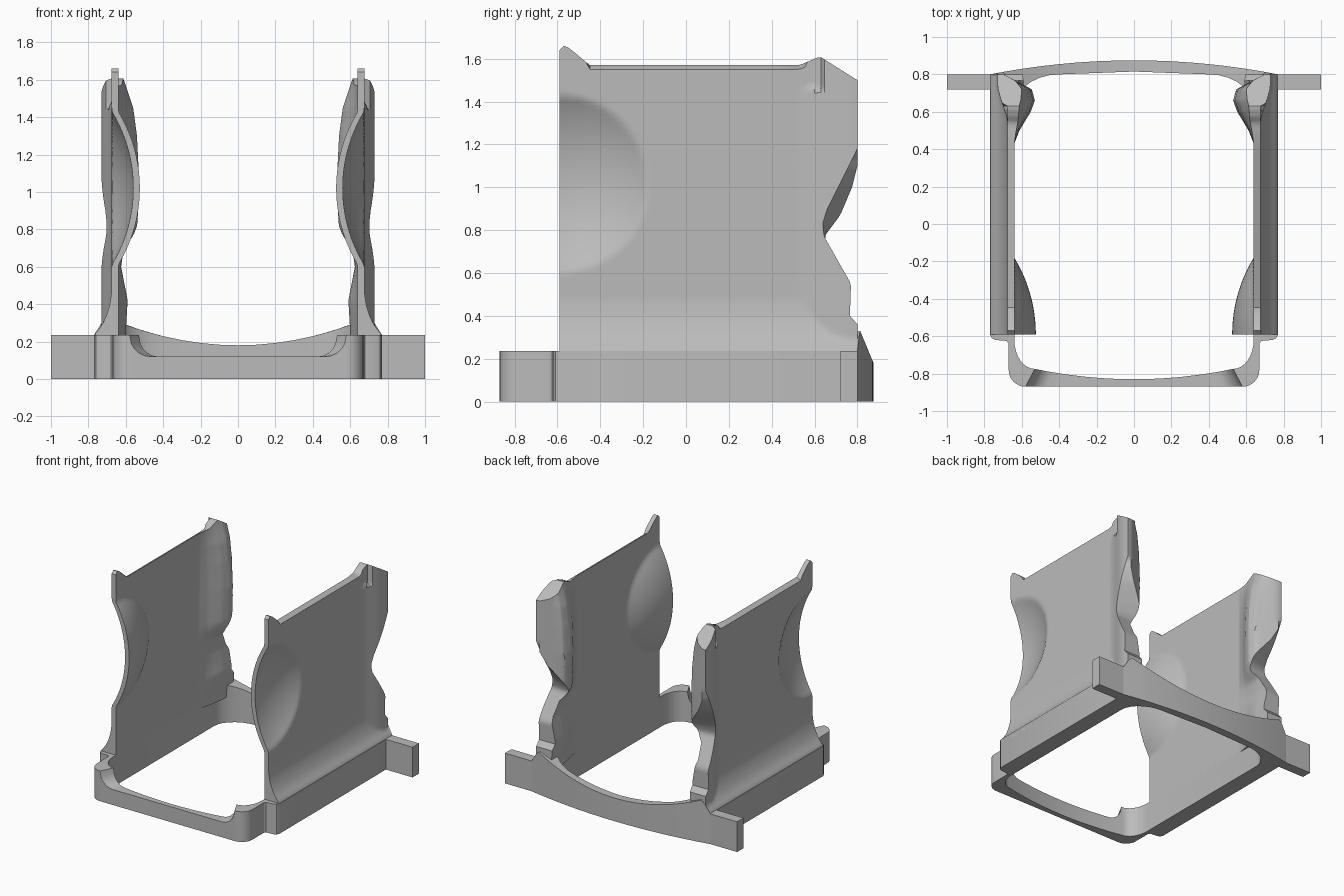
import bpy, bmesh, math

cube = bpy.data.objects.get("Cube")
if cube:
    bpy.data.objects.remove(cube, do_unlink=True)

grey = bpy.data.materials.new("plain_grey")
grey.use_nodes = True
grey.diffuse_color = (0.5, 0.5, 0.5, 1)
grey.node_tree.nodes["Principled BSDF"].inputs["Base Color"].default_value = (0.5, 0.5, 0.5, 1)


def interp(pts, x):
    """Piecewise linear profile lookup."""
    if x <= pts[0][0]:
        return pts[0][1]
    for (a, fa), (b, fb) in zip(pts, pts[1:]):
        if x <= b:
            return fa + (fb - fa) * (x - a) / (b - a)
    return pts[-1][1]


def smooth(a, b, x):
    t = min(1, max(0, (x - a) / (b - a)))
    return t * t * (3 - 2 * t)


def finish(bm, name, angle=30):
    bmesh.ops.remove_doubles(bm, verts=bm.verts, dist=0.0005)
    bmesh.ops.recalc_face_normals(bm, faces=bm.faces)
    mesh = bpy.data.meshes.new(name)
    bm.to_mesh(mesh)
    bm.free()
    mesh.materials.append(grey)
    obj = bpy.data.objects.new(name, mesh)
    bpy.context.collection.objects.link(obj)
    bpy.ops.object.select_all(action='DESELECT')
    obj.select_set(True)
    bpy.context.view_layer.objects.active = obj
    bpy.ops.object.shade_smooth_by_angle(angle=math.radians(angle))


# Side wall profiles
FRONT, BASE, RAIL = -0.59, 0.2, 0.235
top_edge = [(-.59, 1.64), (-.57, 1.66), (-.545, 1.65), (-.45, 1.57),
            (.53, 1.57), (.625, 1.61), (.8, 1.5)]
back_low = [(.36, .8), (.4, .765), (.55, .77), (.77, .645)]
back_outer = back_low + [(.83, .637), (.9, .66), (1.18, .8)]
back_inner = back_low + [(.87, .72), (1.0, .775), (1.1, .8)]
flare = [(.235, .095), (.26, .073), (.3, .046), (.35, .024), (.4, .01), (.47, 0)]
column_depth = [(.25, .04), (.42, .05), (.6, .015), (.7, .03), (.77, .085),
                (.83, .105), (1.1, .11), (1.3, .1), (1.45, .08), (1.6, .03)]
column_shape = [(.43, 0), (.5, .25), (.6, .8), (.66, 1), (.72, .85), (.77, 0), (.8, -1)]


def dome(y, z):
    """Shallow spherical dent pushed inward at the front edge."""
    r2 = (y - FRONT) ** 2 + (z - 1.02) ** 2
    return max(0, math.sqrt(max(0, .788 ** 2 - r2)) - (.788 - .115))


def outer_x(y, z):
    bump = .055 * smooth(.52, .76, y)
    if z > 1.46 and y < .64:
        bump = 0
    return .675 + max(bump, interp(flare, z)) - dome(y, z)


def inner_x(y, z):
    shape = interp(column_shape, min(y, .66) if z < .7 else y)
    scale = interp(column_depth, z) if shape > 0 else .06
    return .64 - shape * scale - dome(y, z)


def side_wall(name, side):
    bm = bmesh.new()
    n_low, n_top, n_flat, n_back = 60, 10, 50, 24
    split_z, split_y = 1.4, .43

    def sheet(x_at, back, chamfer):
        rows = []
        for j in range(n_low + n_top + 1):
            row = []
            z_base = BASE + (split_z - BASE) * min(1, j / n_low)
            end = interp(back, z_base)
            for i in range(n_flat + n_back + 1):
                y = FRONT + (split_y - FRONT) * min(1, i / n_flat)
                if i > n_flat:
                    y = split_y + (end - split_y) * (i - n_flat) / n_back
                z = z_base
                if j > n_low:
                    peak = interp(top_edge, y) - (chamfer if -.45 < y < .56 else 0)
                    z = split_z + (peak - split_z) * (j - n_low) / n_top
                row.append(bm.verts.new((side * x_at(y, z), y, z)))
            rows.append(row)
        for a, b in zip(rows, rows[1:]):
            for i in range(len(a) - 1):
                bm.faces.new((a[i], a[i + 1], b[i + 1], b[i]))
        # outline of the sheet, used to close the thickness
        return (rows[0] + [r[-1] for r in rows[1:]] + rows[-1][-2::-1]
                + [r[0] for r in rows[-2:0:-1]])

    a = sheet(outer_x, back_outer, .02)
    b = sheet(inner_x, back_inner, 0)
    for i in range(len(a)):
        k = (i + 1) % len(a)
        bm.faces.new((a[i], a[k], b[k], b[i]))
    finish(bm, name)


def front_top(x):
    t = min(1, max(0, (x - .47) / .11))
    return .12 + .115 * (1 - math.sqrt(1 - t * t))


def back_top(x):
    return .18 + .305 * x * x


# Base frame: stations (outer x, y, top z) and (inner x, y, top z) on one half
stations = []
for x in (0, .1, .2, .3, .4, .47, .5, .53, .555, .57, .58):
    z, xi = front_top(x), x * .53 / .58
    stations.append(((x, -.87, z), (xi, -.83 + .055 * (xi / .53) ** 2, z)))
for i in range(1, 9):
    a = math.pi / 2 * i / 8
    s, c = math.sin(a), math.cos(a)
    stations.append(((.58 + .09 * s, -.78 - .09 * c, RAIL),
                     (.53 + .11 * s, -.62 - .155 * c, RAIL)))
for x, y in ((.67, -.64), (.68, -.625), (.74, -.62), (.76, -.61), (.77, -.59), (.77, .78)):
    stations.append(((x, y, RAIL), (.64, min(.62, max(y, -.62)), RAIL)))
back_xs = (.77, .73, .7, .66, .61, .55, .48, .4, .3, .2, .1, 0)
for i, x in enumerate(back_xs):
    a = math.pi / 2 * min(1, i / 7)
    xi = .4 + .24 * math.cos(a) if i < 7 else x
    yi = .62 + .18 * math.sin(a) + .015 * (1 - min(1, xi / .4))
    zo = min(back_top(x), RAIL + (.77 - x) * 1.6)
    zi = RAIL if i == 0 else back_top(xi)
    stations.append(((x, .875 - .075 * (x / .77) ** 2, zo), (xi, yi, zi)))

bm = bmesh.new()
for side in (1, -1):
    loops = []
    for (xo, yo, zo), (xi, yi, zi) in stations:
        corners = ((xo, yo, 0), (xo, yo, zo), (xi, yi, zi), (xi, yi, 0))
        loops.append([bm.verts.new((side * x, y, z)) for x, y, z in corners])
    for p, q in zip(loops, loops[1:]):
        for i in range(4):
            k = (i + 1) % 4
            bm.faces.new((p[i], p[k], q[k], q[i]))
finish(bm, "base_frame")

# Walls and mounting tabs on both sides
for label, side in (("left", 1), ("right", -1)):
    side_wall(label + "_wall", side)
    bm = bmesh.new()
    bmesh.ops.create_cube(bm, size=1)
    for v in bm.verts:
        v.co = (side * (.865 + .27 * v.co.x), .76 + .08 * v.co.y, RAIL * (.5 + v.co.z))
    finish(bm, label + "_tab")
